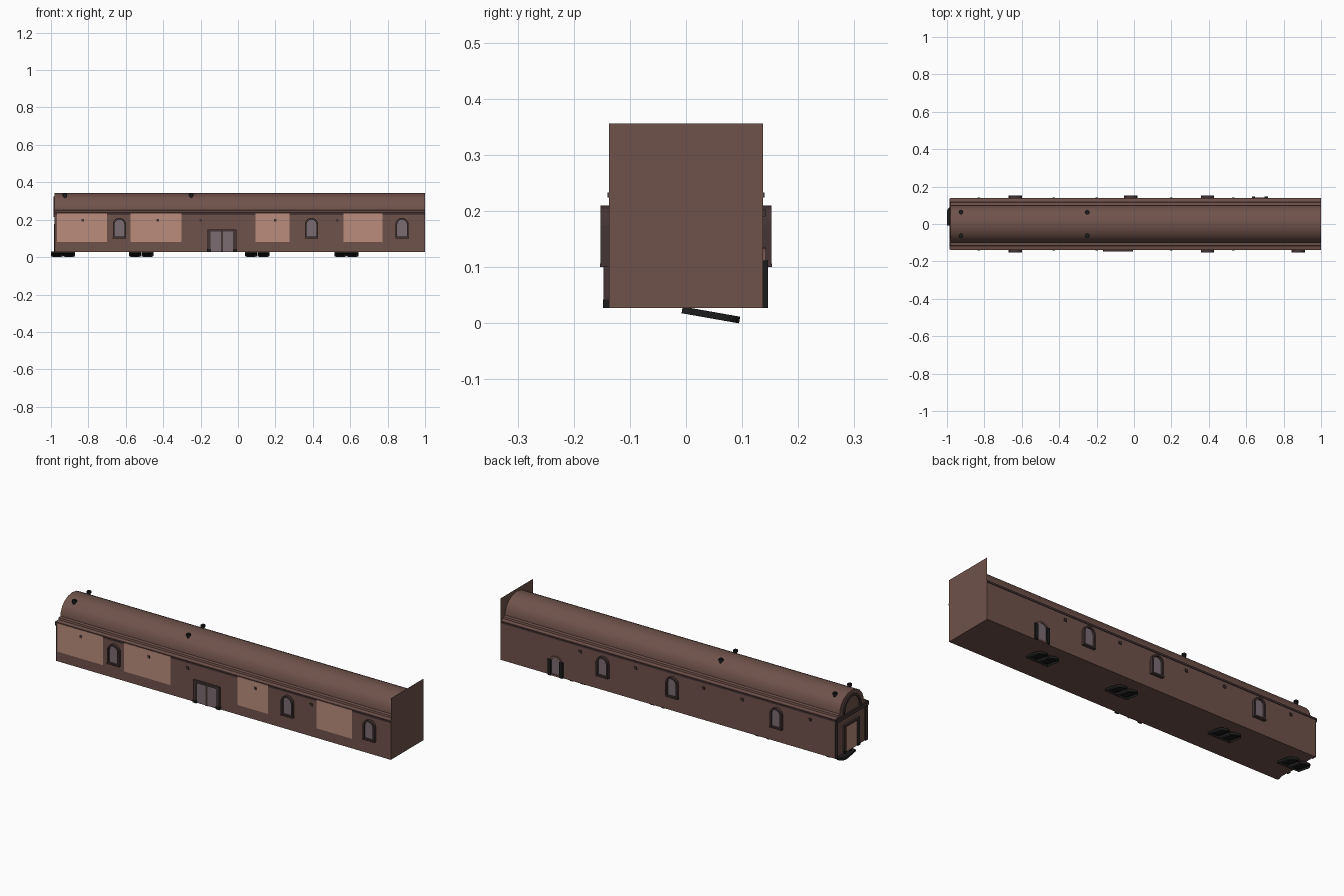
import bpy, bmesh, math
from mathutils import Matrix, Vector

if "Cube" in bpy.data.objects:
    bpy.data.objects.remove(bpy.data.objects["Cube"])


def material(name, rgb):
    m = bpy.data.materials.new(name)
    m.diffuse_color = (*rgb, 1)
    m.use_nodes = True
    m.node_tree.nodes["Principled BSDF"].inputs["Base Color"].default_value = m.diffuse_color
    return m


BROWN = material("brown_paint", (0.16, 0.085, 0.07))
DARK = material("dark_trim", (0.06, 0.035, 0.035))
SALMON = material("salmon_panel", (0.50, 0.27, 0.20))
GLASS = material("dusky_glass", (0.20, 0.15, 0.17))
BLACK = material("black_iron", (0.012, 0.012, 0.012))


def finish(bm, name, mat, matrix=None, smooth=False):
    bmesh.ops.recalc_face_normals(bm, faces=bm.faces)
    mesh = bpy.data.meshes.new(name)
    bm.to_mesh(mesh)
    bm.free()
    ob = bpy.data.objects.new(name, mesh)
    bpy.context.collection.objects.link(ob)
    if matrix:
        mesh.transform(matrix)
    mesh.materials.append(mat)
    if smooth:
        bpy.context.view_layer.objects.active = ob
        bpy.ops.object.select_all(action='DESELECT')
        ob.select_set(True)
        bpy.ops.object.shade_smooth_by_angle(angle=math.radians(35))
    return ob


def box(name, x, y, z, mat, matrix=None):
    bm = bmesh.new()
    bmesh.ops.create_cube(bm, size=1)
    for v in bm.verts:
        v.co = Vector([a[0] + (c + 0.5) * (a[1] - a[0]) for a, c in zip((x, y, z), v.co)])
    return finish(bm, name, mat, matrix)


def plane(name, pts, mat, matrix=None):
    bm = bmesh.new()
    bm.faces.new([bm.verts.new(p) for p in pts])
    return finish(bm, name, mat, matrix)


def extrude_x(name, profile, x0, x1, mat):
    bm = bmesh.new()
    a = [bm.verts.new((x0, y, z)) for y, z in profile]
    b = [bm.verts.new((x1, y, z)) for y, z in profile]
    n = len(a)
    for i in range(n):
        j = (i + 1) % n
        bm.faces.new((a[i], a[j], b[j], b[i]))
    bm.faces.new(a)
    bm.faces.new(b)
    return finish(bm, name, mat, smooth=True)


def arch_outline(w, h, inset=0, n=10):
    r = w / 2 - inset
    top = h - w / 2
    pts = [(-r, inset), (r, inset)]
    pts += [(r * math.cos(math.pi * i / n), top + r * math.sin(math.pi * i / n)) for i in range(n + 1)]
    return pts


# Arched frame with recessed pane; its back lies on local y=0 and it faces -y
def arch(name, w, h, t, depth, matrix, frame_mat, pane_mat):
    bm = bmesh.new()
    loops = [[bm.verts.new((x, y, z)) for x, z in arch_outline(w, h, ins)]
             for ins, y in ((0, 0), (0, -depth), (t, -depth), (t, -depth * 0.3))]
    n = len(loops[0])
    for a, b in zip(loops, loops[1:]):
        for i in range(n):
            j = (i + 1) % n
            bm.faces.new((a[i], a[j], b[j], b[i]))
    finish(bm, name + "_frame", frame_mat, matrix)
    plane(name + "_pane", [(x, -depth * 0.3, z) for x, z in arch_outline(w, h, t)], pane_mat, matrix)


def turn(x, y, z, deg):
    return Matrix.Translation((x, y, z)) @ Matrix.Rotation(math.radians(deg), 4, 'Z')


HALF, BOTTOM, EAVE = 0.137, 0.027, 0.23

# Carriage body and the tall sheet closing the right end
box("body", (-0.975, 1.0), (-HALF, HALF), (BOTTOM, EAVE), BROWN)
plane("end_sheet", [(1, -HALF, BOTTOM), (1, HALF, BOTTOM), (1, HALF, 0.356), (1, -HALF, 0.356)], BROWN)

# Arched roof sitting on stepped cornices
half = [(0.137, 0.228), (0.137, 0.236), (0.118, 0.240), (0.116, 0.250), (0.100, 0.252),
        (0.098, 0.272), (0.088, 0.296), (0.068, 0.319), (0.036, 0.336)]
extrude_x("roof", half + [(0, 0.342)] + [(-y, z) for y, z in reversed(half)], -0.98, 1.0, BROWN)
for s in (-1, 1):
    box("eave_rail", (-0.98, 1.0), sorted((s * 0.134, s * 0.140)), (0.224, 0.233), DARK)

# Flat salmon panels along the front
for i, (x0, x1) in enumerate([(-0.968, -0.70), (-0.575, -0.302), (0.094, 0.275), (0.564, 0.773)]):
    plane(f"front_panel_{i}", [(x0, -0.1405, 0.08), (x1, -0.1405, 0.08),
                               (x1, -0.1405, 0.233), (x0, -0.1405, 0.233)], SALMON)

# Arched windows on both sides
for side, deg, xs in ((-1, 0, (-0.634, 0.393, 0.877)), (1, 180, (-0.634, -0.018, 0.393))):
    for x in xs:
        m = turn(x, side * HALF, 0.1, deg)
        arch("side_window", 0.07, 0.11, 0.009, 0.015, m, DARK, GLASS)
        box("window_sill", (-0.036, 0.036), (-0.016, 0), (0, 0.007), DARK, m)


# Doorways: posts, lintel, leaves
def doorway(name, m, w, h, post, depth, leaf_mat):
    for s in (-1, 1):
        c = s * (w / 2 - post / 2)
        box(name + "_post", (c - post / 2, c + post / 2), (-depth, 0), (0, h), DARK, m)
        box(name + "_post_base", (c - post * .65, c + post * .65), (-depth - 0.001, 0), (0, 0.015), BLACK, m)
    box(name + "_lintel", (-w / 2, w / 2), (-depth - 0.001, 0), (h - 0.012, h), DARK, m)
    box(name + "_leaf", (-w / 2 + post, w / 2 - post), (-0.003, 0), (0, h - 0.012), leaf_mat, m)


front = turn(-0.086, -HALF, BOTTOM, 0)
doorway("front_door", front, 0.155, 0.121, 0.017, 0.010, GLASS)
box("front_door_mullion", (-0.005, 0.005), (-0.007, 0), (0, 0.11), DARK, front)

back = turn(0.673, HALF, BOTTOM, 180)
arch("back_door", 0.075, 0.108, 0.01, 0.006, back, BROWN, GLASS)
for s in (-1, 1):
    box("back_door_post", (s * 0.034 - 0.009, s * 0.034 + 0.009), (-0.009, 0), (0, 0.085), BLACK, back)

# Left end: door, corner posts, cornice and arched gable trim
end = turn(-0.975, 0, BOTTOM, -90)
doorway("end_door", end, 0.13, 0.15, 0.015, 0.008, SALMON)
for s in (-1, 1):
    box("end_corner_post", (s * 0.126 - 0.011, s * 0.126 + 0.011), (-0.006, 0), (0, 0.2), DARK, end)
box("end_cornice", (-HALF, HALF), (-0.012, 0), (0.188, 0.208), DARK, end)
arch("gable", 0.15, 0.105, 0.012, 0.010, turn(-0.976, 0, 0.218, -90), DARK, BROWN)

# Roof pipes with caps, mirrored over the ridge
for x in (-0.925, -0.25):
    for s in (-1, 1):
        for nm, r, z0, z1 in (("roof_pipe", 0.008, 0.30, 0.341), ("pipe_cap", 0.012, 0.329, 0.338)):
            bm = bmesh.new()
            bmesh.ops.create_cone(bm, cap_ends=True, segments=12, radius1=r, radius2=r, depth=z1 - z0)
            finish(bm, nm, BLACK, Matrix.Translation((x, s * 0.062, (z0 + z1) / 2)), smooth=True)

# Small bolts along the sides
for s in (-1, 1):
    for x in (-0.83, -0.43, -0.2, 0.2, 0.53):
        box("side_bolt", (x - 0.007, x + 0.007), sorted((s * 0.136, s * 0.142)), (0.19, 0.204), DARK)

# Paired arched iron feet, tilted under the floor
for x in (-0.935, -0.517, 0.103, 0.58):
    for s in (-1, 1):
        m = Matrix.Translation((x + s * 0.0325, -0.008, 0.018)) @ Matrix.Rotation(math.radians(80), 4, 'X') \
            @ Matrix.Scale(-1, 4, (0, 0, 1))
        arch("foot", 0.064, 0.104, 0.013, -0.012, m, BLACK, BLACK)
